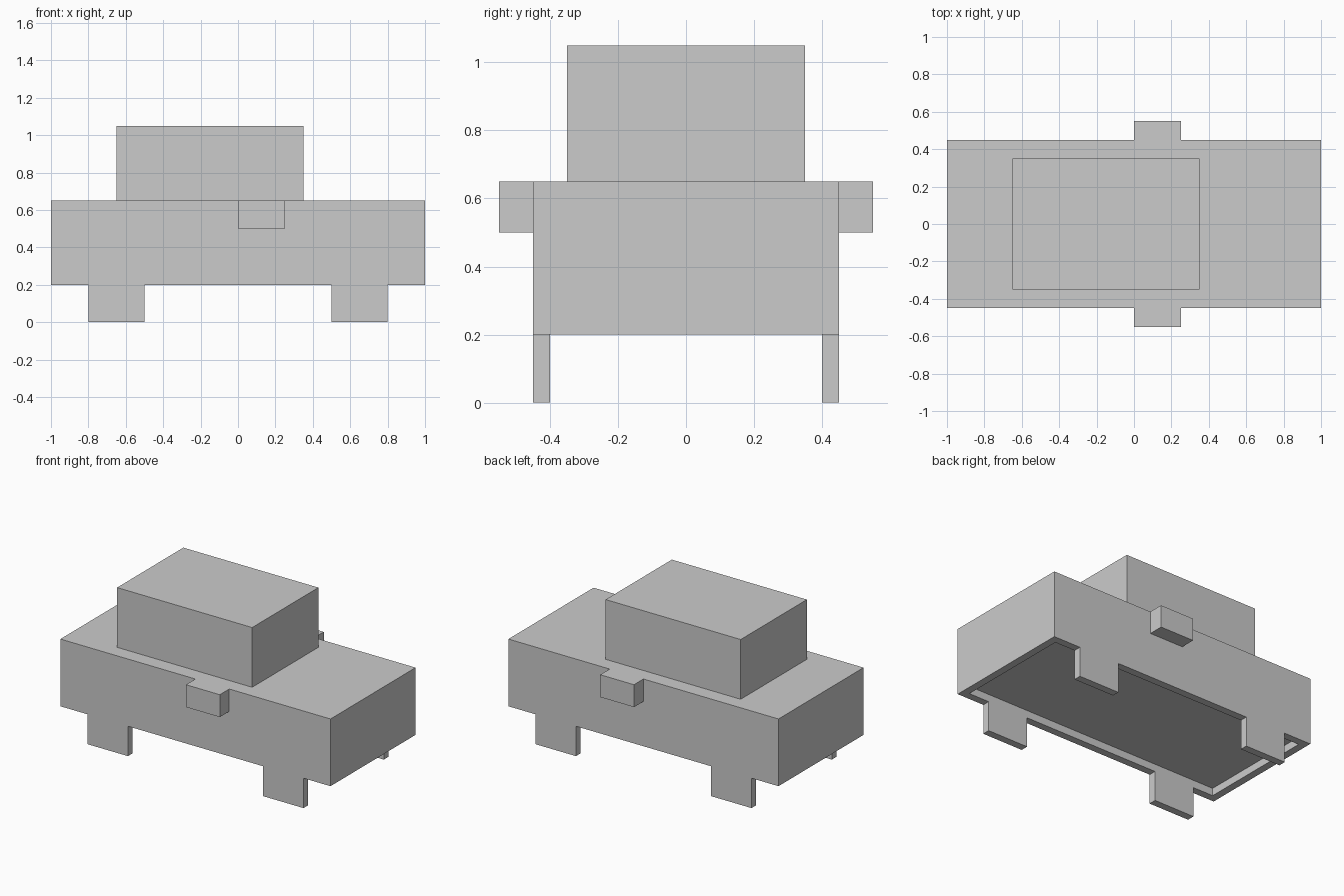
import bpy, bmesh
from mathutils import Matrix, Vector

if "Cube" in bpy.data.objects:
    bpy.data.objects.remove(bpy.data.objects["Cube"])


def box(name, lo, hi, recess=0.0):
    """Box between two corners; optionally sink a rimmed recess in its underside."""
    lo, hi = Vector(lo), Vector(hi)
    bm = bmesh.new()
    bmesh.ops.create_cube(bm, size=1, matrix=Matrix.Translation((lo + hi) / 2)
                          @ Matrix.Diagonal((hi - lo).to_4d()))
    bm.normal_update()
    if recess:
        bottom = min(bm.faces, key=lambda f: f.calc_center_median().z)
        bmesh.ops.inset_region(bm, faces=[bottom], thickness=recess, use_even_offset=True)
        sunk = bmesh.ops.extrude_discrete_faces(bm, faces=[bottom])["faces"][0]
        bmesh.ops.translate(bm, verts=sunk.verts, vec=(0, 0, recess))
    mesh = bpy.data.meshes.new(name)
    bm.to_mesh(mesh)
    bm.free()
    obj = bpy.data.objects.new(name, mesh)
    bpy.context.collection.objects.link(obj)
    return obj


def mirror_y(obj):
    obj.modifiers.new("Mirror", "MIRROR").use_axis = (False, True, False)


# Lower body with a shallow recess underneath, and the cabin on top
box("lower_body", (-1, -0.45, 0.2), (1, 0.45, 0.65), recess=0.05)
box("cabin", (-0.65, -0.35, 0.65), (0.35, 0.35, 1.05))

# Side mirrors
mirror_y(box("side_mirrors", (0, -0.55, 0.5), (0.25, -0.45, 0.65)))

# Thin slab wheels, flush with the body sides
for name, x in (("left_wheels", -0.8), ("right_wheels", 0.5)):
    mirror_y(box(name, (x, -0.45, 0), (x + 0.3, -0.4, 0.2)))
